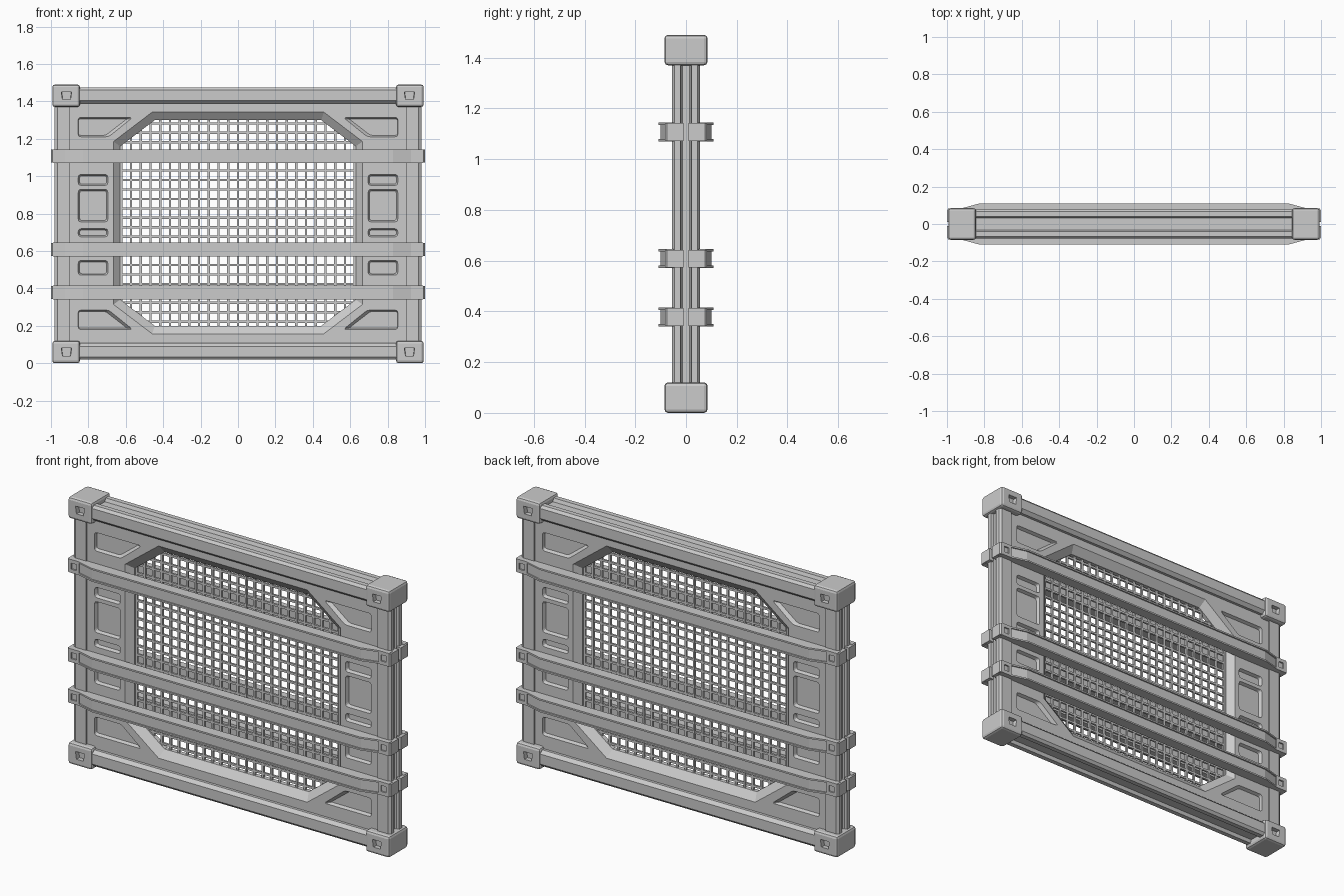
import bpy, bmesh
from mathutils import Vector

if "Cube" in bpy.data.objects:
    bpy.data.objects.remove(bpy.data.objects["Cube"])


def loft(name, rings):
    """Closed solid(s) through a list of equal-length 3D rings."""
    bm = bmesh.new()
    add_loft(bm, rings)
    return finish(name, bm)


def add_loft(bm, rings):
    vs = [[bm.verts.new(p) for p in r] for r in rings]
    n = len(vs[0])
    for a, b in zip(vs, vs[1:]):
        for i in range(n):
            bm.faces.new((a[i], a[(i + 1) % n], b[(i + 1) % n], b[i]))
    bm.faces.new(vs[0])
    bm.faces.new(vs[-1][::-1])


def add_box(bm, x0, x1, y0, y1, z0, z1):
    add_loft(bm, [[(x0, y0, z), (x1, y0, z), (x1, y1, z), (x0, y1, z)] for z in (z0, z1)])


def finish(name, bm):
    bmesh.ops.recalc_face_normals(bm, faces=bm.faces)
    me = bpy.data.meshes.new(name)
    bm.to_mesh(me)
    bm.free()
    ob = bpy.data.objects.new(name, me)
    bpy.context.collection.objects.link(ob)
    return ob


def apply(ob, mod):
    bpy.context.view_layer.objects.active = ob
    bpy.ops.object.modifier_apply(modifier=mod.name)


def cut(ob, cutter):
    m = ob.modifiers.new("cut", 'BOOLEAN')
    m.operation, m.solver, m.object = 'DIFFERENCE', 'EXACT', cutter
    apply(ob, m)
    bpy.data.objects.remove(cutter)


def rounded(pts, r=0.016, n=3):
    """Round the corners of a 2D polygon."""
    out, pts = [], [Vector(p) for p in pts]
    for i, p in enumerate(pts):
        a = p + (pts[i - 1] - p).normalized() * r
        b = p + (pts[(i + 1) % len(pts)] - p).normalized() * r
        for k in range(n + 1):
            t = k / n
            out.append(a * (1 - t) ** 2 + p * 2 * t * (1 - t) + b * t * t)
    return out


PANEL_Y = 0.045

# main panel
bm = bmesh.new()
add_box(bm, -0.91, 0.91, -PANEL_Y, PANEL_Y, 0.08, 1.41)
panel = finish("panel", bm)

# octagonal window, narrowing towards the middle of the panel
def octagon(y, w, z0, z1, cx, c):
    pts = [(cx, z0), (w, z0 + c), (w, z1 - c), (cx, z1)]
    pts += [(-x, z) for x, z in reversed(pts)]
    return [(x, y, z) for x, z in pts]

outer = (0.668, 0.155, 1.345, 0.46, 0.158)
inner = (0.63, 0.20, 1.30, 0.445, 0.14)
cut(panel, loft("window_cutter", [octagon(-0.047, *outer), octagon(-0.012, *inner),
                                  octagon(0.012, *inner), octagon(0.047, *outer)]))

# recessed pockets on both faces: (polygon, taper centre, taper scale)
pockets = []
for z0, z1 in ((0.95, 1.01), (0.755, 0.93), (0.675, 0.72), (0.47, 0.55)):
    c = Vector((0.775, (z0 + z1) / 2))
    s = Vector((1 - 0.016 / 0.155, 1 - 0.016 / (z1 - z0)))
    pockets.append(([(0.695, z0), (0.855, z0), (0.855, z1), (0.695, z1)], c, s))
for za, zb in ((1.315, 1.21), (0.18, 0.285)):
    pockets.append(([(0.56, za), (0.855, za), (0.855, zb), (0.69, zb)],
                    Vector((0.84, (za + zb) / 2)), Vector((0.88, 0.84))))
bm = bmesh.new()
for poly, c, s in pockets:
    ring = rounded(poly)
    small = [Vector((c.x + (p.x - c.x) * s.x, c.y + (p.y - c.y) * s.y)) for p in ring]
    for sx in (-1, 1):
        for sy in (-1, 1):
            add_loft(bm, [[(sx * p.x, sy * y, p.y) for p in r] for r, y in
                          ((ring, PANEL_Y + 0.002), (small, PANEL_Y - 0.018))])
cut(panel, finish("pocket_cutter", bm))

# wire mesh in the window
def half_width(z):
    d = max(0.34 - z, z - 1.16, 0)
    return 0.64 - d * 0.195 / 0.14

bm = bmesh.new()
t = 0.006
for i in range(-12, 13):
    x = i * 0.052
    d = max(0, abs(x) - 0.445) * 0.14 / 0.185
    add_box(bm, x - t, x + t, -t, t, 0.19 + d, 1.31 - d)
for i in range(22):
    z = 0.222 + i * 0.0505
    w = half_width(z) + 0.01
    add_box(bm, -w, w, -t * 0.9, t * 0.9, z - t, z + t)
finish("wire_mesh", bm)

# top and bottom beams with a grooved outer face (y, height from outer edge)
half = [(0.032, 0.018), (0.04, 0), (0.066, 0), (0.078, 0.014), (0.078, 0.07), (0.06, 0.087)]
beam = half + [(-y, h) for y, h in reversed(half)]
for name, base, d in (("bottom_beam", 0.02, 1), ("top_beam", 1.475, -1)):
    loft(name, [[(x, y, base + d * h) for y, h in beam] for x in (-0.87, 0.87)])

# side posts with a grooved outer face
half = [(0.958, 0.014), (0.964, 0.02), (0.98, 0.022), (0.98, 0.045), (0.966, 0.055), (0.90, 0.055)]
post = half + [(x, -y) for x, y in reversed(half)]
for side, sx in (("left", -1), ("right", 1)):
    loft(side + "_post", [[(sx * x, y, z) for x, y in post] for z in (0.06, 1.43)])

# corner castings with sockets front and back
for vert, zc in (("bottom", 0.06), ("top", 1.43)):
    for side, sx in (("left", -1), ("right", 1)):
        bm = bmesh.new()
        x0, x1 = sorted((sx * 0.845, sx * 0.993))
        add_box(bm, x0, x1, -0.085, 0.085, zc - 0.06, zc + 0.06)
        block = finish(f"{vert}_{side}_corner", bm)
        m = block.modifiers.new("bevel", 'BEVEL')
        m.width, m.segments = 0.014, 2
        apply(block, m)
        bm = bmesh.new()
        for sy in (-1, 1):
            z0, z1 = zc - 0.021, zc + 0.021
            add_loft(bm, [[(sx * 0.917 + k * x, sy * y, z) for x, z in
                           ((-0.022, z0), (0.022, z0), (0.028, z1), (-0.028, z1))]
                          for k, y in ((1, 0.09), (0.9, 0.06))])
        cut(block, finish("socket_cutter", bm))

# horizontal channel rails: recessed web, two flanges, clamps round the posts
def rail_outline(off):
    pts = [(0.99, 0.05), (0.99, 0.083 - off), (0.925, 0.083 - off), (0.83, 0.109 - off)]
    return pts + [(-x, y) for x, y in reversed(pts)]

for level, zc in (("low", 0.378), ("middle", 0.608), ("high", 1.107)):
    for face, sy in (("front", -1), ("back", 1)):
        bm = bmesh.new()
        for off, z0, z1 in ((0.008, -0.029, 0.029), (0, 0.028, 0.037), (0, -0.037, -0.028)):
            add_loft(bm, [[(x, sy * y, zc + z) for x, y in rail_outline(off)] for z in (z0, z1)])
        finish(f"{level}_{face}_rail", bm)
        for side, sx in (("left", -1), ("right", 1)):
            prof = [(0.925, 0.05), (0.925, 0.083), (0.992, 0.083), (0.999, 0.075),
                    (0.999, 0.01), (0.972, 0.01), (0.972, 0.05)]
            clamp = loft(f"{level}_{face}_{side}_clamp",
                         [[(sx * x, sy * y, zc + z) for x, y in prof] for z in (-0.035, 0.035)])
            bm = bmesh.new()
            xs, ys = sorted((sx * 0.94, sx * 0.972)), sorted((sy * 0.066, sy * 0.09))
            add_box(bm, *xs, *ys, zc - 0.017, zc + 0.017)
            cut(clamp, finish("clamp_cutter", bm))
